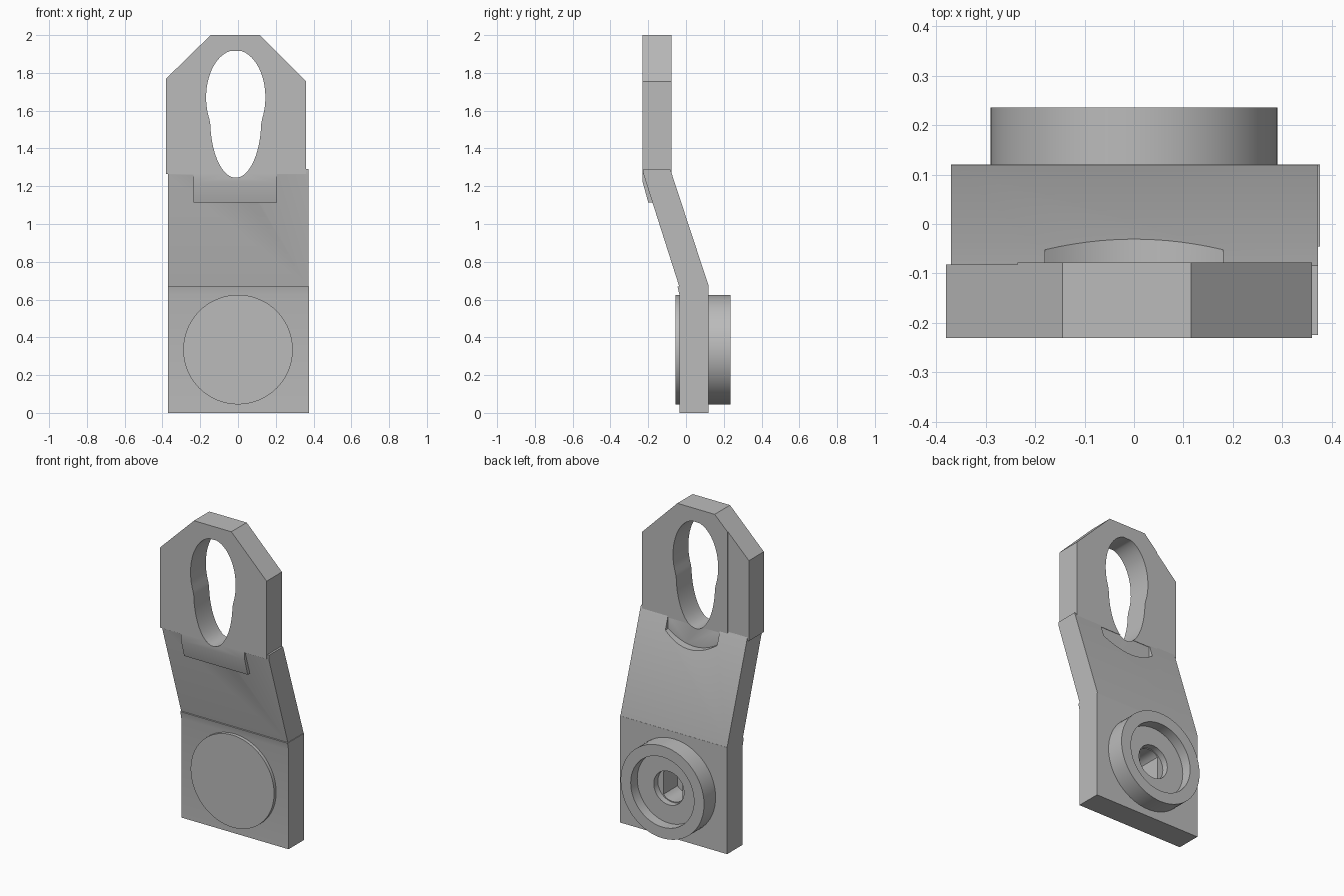
import bpy, math
from mathutils import Vector

if "Cube" in bpy.data.objects:
    bpy.data.objects.remove(bpy.data.objects["Cube"])

grey = bpy.data.materials.new("plain grey")
grey.use_nodes = True
GREY = (0.5, 0.5, 0.5, 1)
grey.diffuse_color = GREY
grey.node_tree.nodes["Principled BSDF"].inputs["Base Color"].default_value = GREY


def prism(name, outline, axis, lo, hi):
    """Extrude an outline: (y, z) pairs along x, or (x, z) pairs along y."""
    def place(p, d):
        return (d, p[0], p[1]) if axis == "x" else (p[0], d, p[1])
    n = len(outline)
    verts = [place(p, d) for d in (lo, hi) for p in outline]
    faces = [tuple(range(n)), tuple(range(2 * n - 1, n - 1, -1))]
    faces += [(i, i + n, (i + 1) % n + n, (i + 1) % n) for i in range(n)]
    # Face order must point outward
    area = sum(outline[i - 1][0] * outline[i][1] - outline[i][0] * outline[i - 1][1]
               for i in range(n))
    if (area > 0) == (axis == "x"):
        faces = [f[::-1] for f in faces]
    mesh = bpy.data.meshes.new(name)
    mesh.from_pydata(verts, [], faces)
    mesh.materials.append(grey)
    ob = bpy.data.objects.new(name, mesh)
    bpy.context.collection.objects.link(ob)
    return ob


def box(name, x, y, z):
    return prism(name, [(y[0], z[0]), (y[1], z[0]), (y[1], z[1]), (y[0], z[1])], "x", *x)


def circle(radius, cx=0.0, cz=0.335, n=72):
    return [(cx + radius * math.cos(2 * math.pi * i / n),
             cz + radius * math.sin(2 * math.pi * i / n)) for i in range(n)]


def cut(cutter, *targets):
    """Subtract a cutter from every target, then remove the cutter."""
    cutter.hide_render = True
    for ob in targets:
        mod = ob.modifiers.new("cut", "BOOLEAN")
        mod.operation, mod.solver, mod.object = "DIFFERENCE", "EXACT", cutter
        bpy.context.view_layer.objects.active = ob
        bpy.ops.object.modifier_apply(modifier=mod.name)
    bpy.data.objects.remove(cutter)


# Flat lower plate with a slight lip at its top front edge
lower_plate = prism("lower_plate", [(-0.035, 0), (0.12, 0), (0.12, 0.67), (-0.045, 0.67),
                                    (-0.035, 0.625)], "x", -0.37, 0.376)

# Sloping neck joining the two offset plates
neck = prism("sloping_neck", [(-0.033, 0.64), (0.119, 0.64), (0.119, 0.675), (-0.08, 1.28),
                              (-0.084, 1.29), (-0.224, 1.29), (-0.224, 1.26),
                              (-0.036, 0.67)], "x", -0.37, 0.372)

# Upper plate with clipped corners
upper_plate = prism("upper_plate", [(-0.38, 1.265), (0.36, 1.265), (0.36, 1.755), (0.115, 2),
                                    (-0.145, 2), (-0.38, 1.77)], "y", -0.23, -0.078)

# Tab folded down over the front of the neck
tab = prism("front_tab", [(-0.229, 1.27), (-0.229, 1.22), (-0.2, 1.115), (-0.17, 1.115),
                          (-0.15, 1.27)], "x", -0.235, 0.207)

# Thin step along the back right edge of the upper plate
cut(box("step_cutter", (-0.5, -0.235), (-0.082, 0.1), (1.2, 2.1)), upper_plate)

# Rounded scoop in the back of the neck below the opening
scoop = [(-0.18 + 0.36 * t / 20, 1.13 + 0.065 * (t / 10 - 1) ** 2) for t in range(21)]
cut(prism("scoop_cutter", scoop + [(0.18, 1.4), (-0.18, 1.4)], "y", -0.0805, 0.2), neck)


# Pear-shaped opening: two overlapping ellipses
def half_width(z):
    return max(rx * math.sqrt(max(0, 1 - ((z - cz) / rz) ** 2))
               for rx, rz, cz in ((0.157, 0.25, 1.67), (0.135, 0.305, 1.55)))


heights = [1.581 - 0.336 * math.cos(math.pi * i / 40) for i in range(41)]
left = [(-0.012 + half_width(z), z) for z in heights]
right = [(-0.012 - half_width(z), z) for z in heights[-2:0:-1]]
cut(prism("opening_cutter", left + right, "y", -0.4, 0.2), upper_plate, neck, tab)

# Round boss: raised disc in front, cupped ring at the back
boss = prism("round_boss", circle(0.29), "y", -0.056, 0.235)
cut(prism("cup_cutter", circle(0.22), "y", 0.17, 0.4), boss)
cut(prism("hub_cutter", circle(0.105, n=48), "y", 0.13, 0.3), boss, lower_plate)

# Keyed socket inside the hub: flat-sided pocket
socket = [(max(-0.065, min(0.065, x)), z) for x, z in circle(0.1, n=24)]
cut(prism("socket_cutter", socket, "y", -0.01, 0.2), boss, lower_plate)

# Smooth the curved walls, keep the edges sharp
bpy.ops.object.select_all(action="DESELECT")
for ob in (upper_plate, neck, boss, tab, lower_plate):
    ob.select_set(True)
bpy.context.view_layer.objects.active = boss
bpy.ops.object.shade_smooth_by_angle(angle=math.radians(25))
